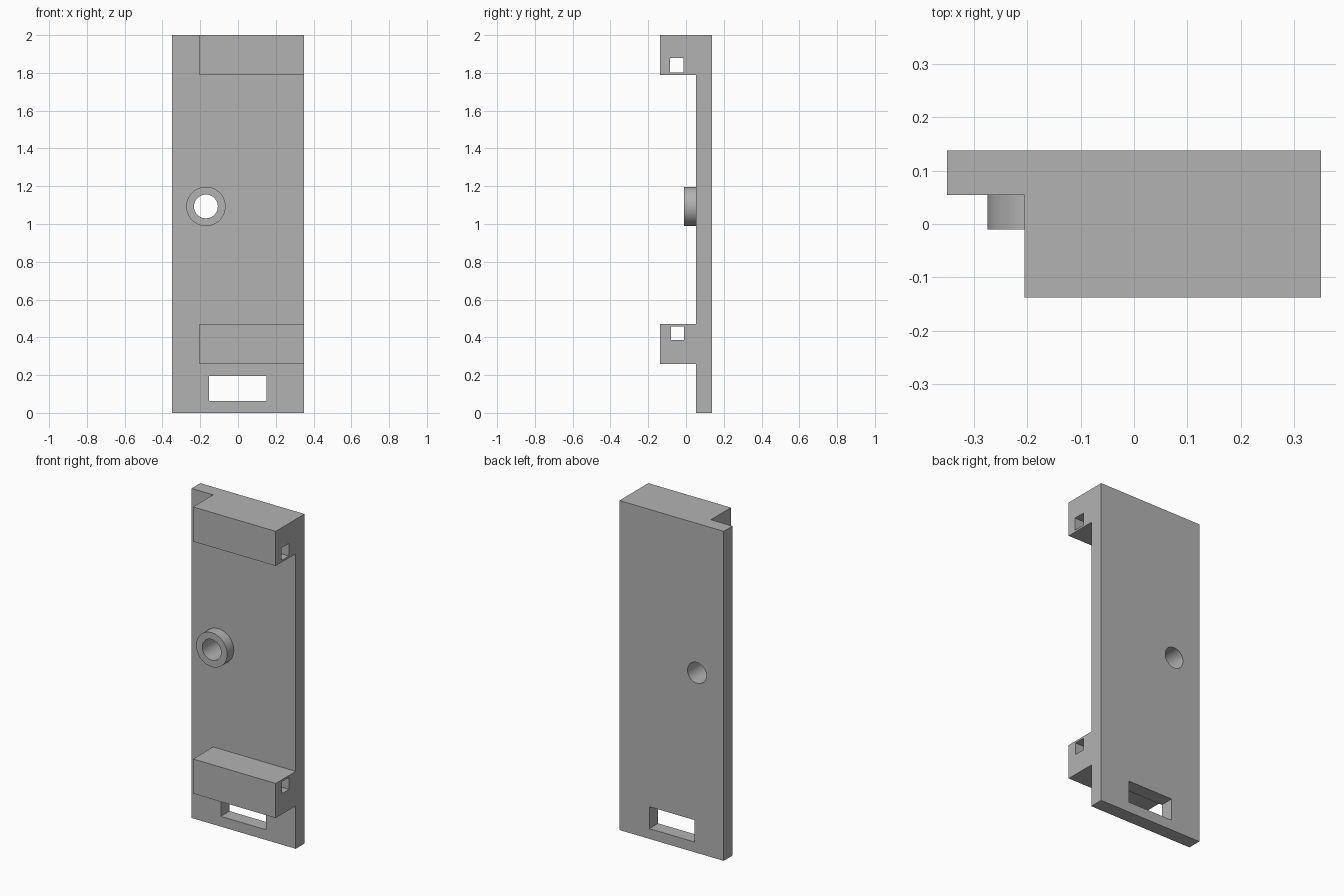
import bpy
import math

cube = bpy.data.objects.get("Cube")
if cube:
    bpy.data.objects.remove(cube, do_unlink=True)

grey = bpy.data.materials.new("mid grey")
grey.use_nodes = True
colour = (0.45, 0.45, 0.45, 1)
grey.diffuse_color = colour
grey.node_tree.nodes["Principled BSDF"].inputs["Base Color"].default_value = colour


def box(name, x, y, z):
    """Box spanning the given (low, high) ranges."""
    spans = (x, y, z)
    bpy.ops.mesh.primitive_cube_add(size=1, location=[(a + b) / 2 for a, b in spans])
    ob = bpy.context.object
    ob.name = name
    ob.scale = [b - a for a, b in spans]
    bpy.ops.object.transform_apply(location=True, rotation=False, scale=True)
    ob.data.materials.append(grey)
    return ob


def cylinder(name, radius, y):
    """Cylinder along y at the boss centre."""
    bpy.ops.mesh.primitive_cylinder_add(
        vertices=64, radius=radius, depth=y[1] - y[0],
        location=(-0.17, sum(y) / 2, 1.093), rotation=(math.pi / 2, 0, 0))
    ob = bpy.context.object
    ob.name = name
    bpy.ops.object.transform_apply(location=True, rotation=True, scale=True)
    ob.data.materials.append(grey)
    return ob


def combine(target, tool, operation):
    """Apply a boolean and discard the tool."""
    mod = target.modifiers.new(tool.name, 'BOOLEAN')
    mod.operation = operation
    mod.solver = 'EXACT'
    mod.object = tool
    bpy.context.view_layer.objects.active = target
    bpy.ops.object.modifier_apply(modifier=mod.name)
    bpy.data.objects.remove(tool, do_unlink=True)


FRONT, PLATE, BACK = -0.138, 0.054, 0.138
RIGHT, LEFT = -0.35, 0.35

# Back plate with the raised blocks and round boss
body = box("mounting_plate", (RIGHT, LEFT), (PLATE, BACK), (0, 2))
blocks = {"lower_block": (0.26, 0.47), "upper_block": (1.79, 2)}
for name, z in blocks.items():
    combine(body, box(name, (-0.205, LEFT), (FRONT, BACK), z), 'UNION')
combine(body, cylinder("boss", 0.104, (-0.01, 0.1)), 'UNION')

# Square channels through the blocks
combine(body, box("lower_channel", (-0.3, 0.4), (-0.08, -0.01), (0.385, 0.458)), 'DIFFERENCE')
combine(body, box("upper_channel", (-0.3, 0.4), (-0.084, -0.012), (1.802, 1.878)), 'DIFFERENCE')

# Round hole and bottom slot through the plate
combine(body, cylinder("round_hole", 0.063, (-0.1, 0.2)), 'DIFFERENCE')
combine(body, box("slot", (-0.153, 0.15), (0, 0.2), (0.062, 0.195)), 'DIFFERENCE')

bpy.ops.object.select_all(action='DESELECT')
body.select_set(True)
bpy.context.view_layer.objects.active = body
bpy.ops.object.shade_smooth_by_angle(angle=math.radians(30))
